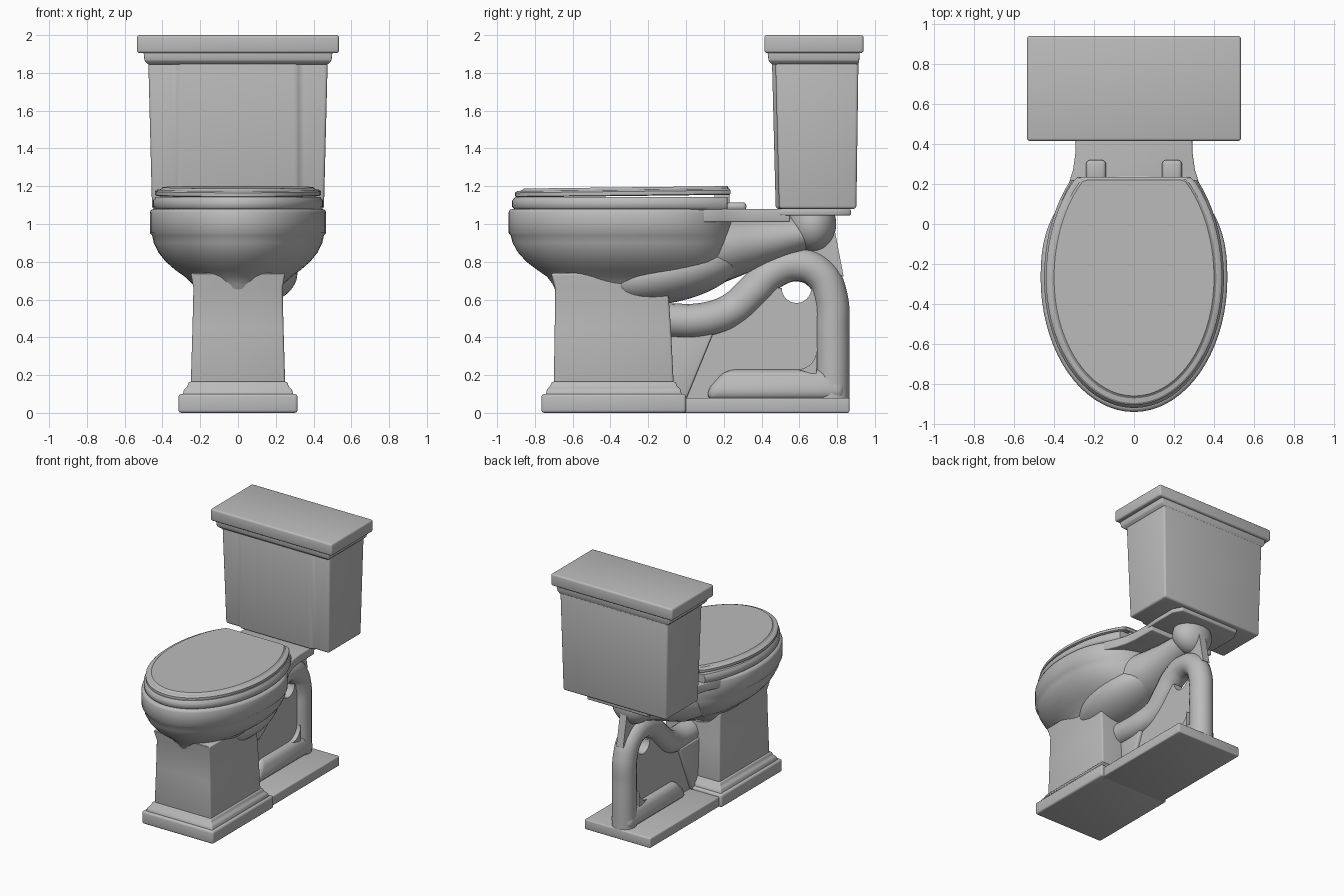
import bpy, bmesh, math
from mathutils import Vector

if "Cube" in bpy.data.objects:
    bpy.data.objects.remove(bpy.data.objects["Cube"], do_unlink=True)

ceramic = bpy.data.materials.new("grey_ceramic")
ceramic.use_nodes = True
GREY = (0.5, 0.5, 0.5, 1)
ceramic.diffuse_color = GREY
ceramic.node_tree.nodes["Principled BSDF"].inputs["Base Color"].default_value = GREY


def finish(obj, bevel=0.0, angle=35):
    """Round the edges, shade and colour a part."""
    bpy.ops.object.select_all(action="DESELECT")
    obj.select_set(True)
    bpy.context.view_layer.objects.active = obj
    if bevel:
        mod = obj.modifiers.new("round", "BEVEL")
        mod.width, mod.segments = bevel, 3
        mod.limit_method, mod.angle_limit = "ANGLE", math.radians(30)
        bpy.ops.object.modifier_apply(modifier=mod.name)
    bpy.ops.object.shade_smooth_by_angle(angle=math.radians(angle))
    obj.data.materials.clear()
    obj.data.materials.append(ceramic)
    return obj


def loft(name, rings, bevel=0.0, angle=35):
    """Skin a stack of closed rings and cap both ends."""
    bm = bmesh.new()
    rows = [[bm.verts.new(p) for p in ring] for ring in rings]
    n = len(rows[0])
    for a, b in zip(rows, rows[1:]):
        for i in range(n):
            j = (i + 1) % n
            bm.faces.new((a[i], a[j], b[j], b[i]))
    bm.faces.new(rows[0][::-1])
    bm.faces.new(rows[-1])
    bmesh.ops.recalc_face_normals(bm, faces=bm.faces)
    mesh = bpy.data.meshes.new(name)
    bm.to_mesh(mesh)
    bm.free()
    obj = bpy.data.objects.new(name, mesh)
    bpy.context.collection.objects.link(obj)
    return finish(obj, bevel, angle)


def rect(z, w, y0, y1):
    return [(-w, y0, z), (w, y0, z), (w, y1, z), (-w, y1, z)]


def block(name, w, y0, y1, z0, z1, bevel=0.015):
    return loft(name, [rect(z0, w, y0, y1), rect(z1, w, y0, y1)], bevel)


def oval(z, rx, front, back, clip=9, power=2.0, tilt=0.0, mid=-0.27, n=72):
    """Egg-shaped ring, optionally cut straight at the back."""
    ring = []
    for i in range(n):
        a = math.tau * i / n
        c, s = math.cos(a), math.sin(a)
        p = 2 / power if s > 0 else 1
        x = rx * math.copysign(abs(c) ** p, c)
        y = mid + (back - mid) * s ** p if s > 0 else mid + (mid - front) * s
        y = min(y, clip)
        ring.append((x, y, z + tilt * y))
    return ring


def side_prism(name, profile, half, bevel=0.0):
    """Extrude a (y, z) outline across x."""
    return loft(name, [[(x, y, z) for y, z in profile] for x in (-half, half)], bevel)


def plan_prism(name, half_outline, z0, z1, bevel=0.0):
    """Extrude a mirrored (x, y) half outline up z."""
    outline = half_outline + [(-x, y) for x, y in reversed(half_outline)]
    return loft(name, [[(x, y, z) for x, y in outline] for z in (z0, z1)], bevel)


def tube(name, points, radius):
    curve = bpy.data.curves.new(name, "CURVE")
    curve.dimensions = "3D"
    curve.bevel_depth, curve.bevel_resolution = radius, 6
    curve.resolution_u, curve.use_fill_caps = 8, True
    spline = curve.splines.new("BEZIER")
    spline.bezier_points.add(len(points) - 1)
    for bp, co in zip(spline.bezier_points, points):
        bp.co = co
        bp.handle_left_type = bp.handle_right_type = "AUTO"
    obj = bpy.data.objects.new(name, curve)
    bpy.context.collection.objects.link(obj)
    bpy.ops.object.select_all(action="DESELECT")
    obj.select_set(True)
    bpy.context.view_layer.objects.active = obj
    bpy.ops.object.convert(target="MESH")
    return finish(bpy.context.view_layer.objects.active, angle=50)


def ellipsoid(name, centre, radii, tilt=0.0):
    bpy.ops.mesh.primitive_uv_sphere_add(segments=40, ring_count=20, location=centre,
                                         rotation=(tilt, 0, 0))
    obj = bpy.context.object
    obj.name = name
    obj.scale = radii
    return finish(obj, angle=60)


# Foot: stepped plinth, tapered column and rear floor plate
block("plinth", 0.315, -0.765, 0.0, 0, 0.1)
loft("plinth_moulding", [rect(0.09, 0.295, -0.745, -0.02), rect(0.125, 0.285, -0.735, -0.03),
                         rect(0.14, 0.268, -0.72, -0.045), rect(0.165, 0.26, -0.71, -0.055)], 0.008)
loft("pedestal_column", [rect(0.15, 0.25, -0.7, -0.065), rect(0.45, 0.241, -0.695, -0.08),
                         rect(0.66, 0.236, -0.693, -0.095), rect(0.74, 0.25, -0.715, -0.1)], 0.012)
block("floor_plate", 0.29, -0.04, 0.865, 0, 0.08, 0.01)

# Bowl, with its rim band and the bulge low on its left
loft("bowl", [oval(z, rx, f, b, power=2.4) for z, rx, f, b in (
    (0.60, 0.19, -0.67, -0.05), (0.68, 0.24, -0.705, 0.05), (0.72, 0.28, -0.735, 0.14),
    (0.755, 0.33, -0.785, 0.19), (0.80, 0.382, -0.845, 0.225), (0.85, 0.422, -0.89, 0.24),
    (0.90, 0.446, -0.918, 0.25), (0.94, 0.455, -0.928, 0.25), (0.953, 0.467, -0.94, 0.25),
    (1.06, 0.467, -0.94, 0.25), (1.075, 0.46, -0.933, 0.245), (1.08, 0.445, -0.92, 0.24))], angle=50)
ellipsoid("bowl_sump", (0.08, -0.08, 0.74), (0.235, 0.37, 0.155), math.radians(12))


# Channel from the bowl back to the tank outlet
def channel_ring(y, half, low, high=1.04, n=32):
    mid, rz = (low + high) / 2, (high - low) / 2
    return [(half * math.cos(math.tau * i / n), y, mid + rz * math.sin(math.tau * i / n))
            for i in range(n)]


loft("rear_channel", [channel_ring(*s) for s in (
    (0.05, 0.27, 0.67), (0.2, 0.24, 0.69), (0.3, 0.2, 0.73), (0.42, 0.16, 0.78),
    (0.55, 0.14, 0.83), (0.66, 0.12, 0.87))], angle=50)
ellipsoid("tank_outlet", (0, 0.67, 1.0), (0.16, 0.125, 0.145))

# Deck behind the seat
plan_prism("deck", [(0.36, -0.06), (0.37, 0.1), (0.33, 0.19), (0.305, 0.27), (0.292, 0.36),
                    (0.29, 0.55)], 1.01, 1.079, 0.008)
plan_prism("tank_shelf", [(0.29, 0.48), (0.3, 0.6), (0.3, 0.8), (0.26, 0.873)], 1.045, 1.079, 0.008)

# Trap pipe, its foot and the thin wall behind them
tube("trap_pipe", [(0.04, -0.12, 0.49), (0.03, 0.1, 0.495), (0, 0.25, 0.55), (0, 0.36, 0.65),
                   (0, 0.46, 0.745), (0, 0.59, 0.785), (0, 0.71, 0.735), (0, 0.765, 0.62),
                   (0, 0.775, 0.42), (0, 0.775, 0.06)], 0.09)
loft("trap_foot", [rect(0.07, 0.095, 0.1, 0.84), rect(0.14, 0.09, 0.13, 0.84),
                   rect(0.23, 0.075, 0.21, 0.8)], 0.045)
hole = [(0.585 + 0.078 * math.cos(a), 0.66 - 0.078 * math.sin(a))
        for a in (math.pi * i / 16 for i in range(17))]
side_prism("trap_wall", [(-0.1, 0.07), (0.77, 0.07), (0.77, 0.66)] + hole
           + [(0.4, 0.66), (0.25, 0.54), (-0.1, 0.48)], 0.035)
corner = [(0.69, 0.2)] + [(0.59 + 0.1 * math.cos(a), 0.33 - 0.1 * math.sin(a))
                          for a in (math.pi / 2 * i / 8 for i in range(9))]
side_prism("trap_corner", corner, 0.07)
side_prism("wall_gusset", [(-0.1, 0.07), (0.0, 0.07), (0.16, 0.46), (-0.1, 0.46)], 0.06, 0.01)
side_prism("outlet_strut", [(0.65, 0.82), (0.835, 0.72), (0.785, 0.98), (0.65, 0.95)], 0.03)

# Seat and closed lid, both cut straight at the back
loft("seat", [oval(z, rx, f, 0.42, clip=0.22) for z, rx, f in (
    (1.075, 0.435, -0.905), (1.09, 0.45, -0.92), (1.125, 0.45, -0.92), (1.143, 0.435, -0.905))], angle=50)
loft("lid", [oval(z, rx, f, b, clip=c, tilt=0.012) for z, rx, f, b, c in (
    (1.152, 0.43, -0.895, 0.39, 0.23), (1.157, 0.44, -0.905, 0.4, 0.235),
    (1.176, 0.44, -0.905, 0.4, 0.235), (1.184, 0.43, -0.895, 0.39, 0.23),
    (1.187, 0.412, -0.872, 0.37, 0.225), (1.198, 0.4, -0.86, 0.36, 0.22))], angle=30)
for side, x in (("right", -0.19), ("left", 0.19)):
    hinge = block(side + "_hinge", 0.05, 0.21, 0.32, 1.07, 1.115, 0.02)
    hinge.location.x = x
    block(side + "_hinge_pin", 0.04, 0.15, 0.23, 1.09, 1.16, 0.008).location.x = x


# Tank with a slightly proud front panel, cornice and cover
def tank_ring(z, w, front, back):
    step = front + 0.018
    half = [(0.31, front), (0.335, step), (w, step), (w, back)]
    return [(x, y, z) for x, y in half + [(-x, y) for x, y in reversed(half)]]


loft("tank", [tank_ring(1.08, 0.455, 0.475, 0.902), tank_ring(1.87, 0.475, 0.455, 0.913)], 0.015)
loft("tank_cornice", [rect(1.845, 0.475, 0.456, 0.912), rect(1.865, 0.495, 0.437, 0.917),
                      rect(1.91, 0.5, 0.432, 0.92)], 0.006)
block("tank_cover", 0.535, 0.415, 0.94, 1.905, 2.0, 0.014)
